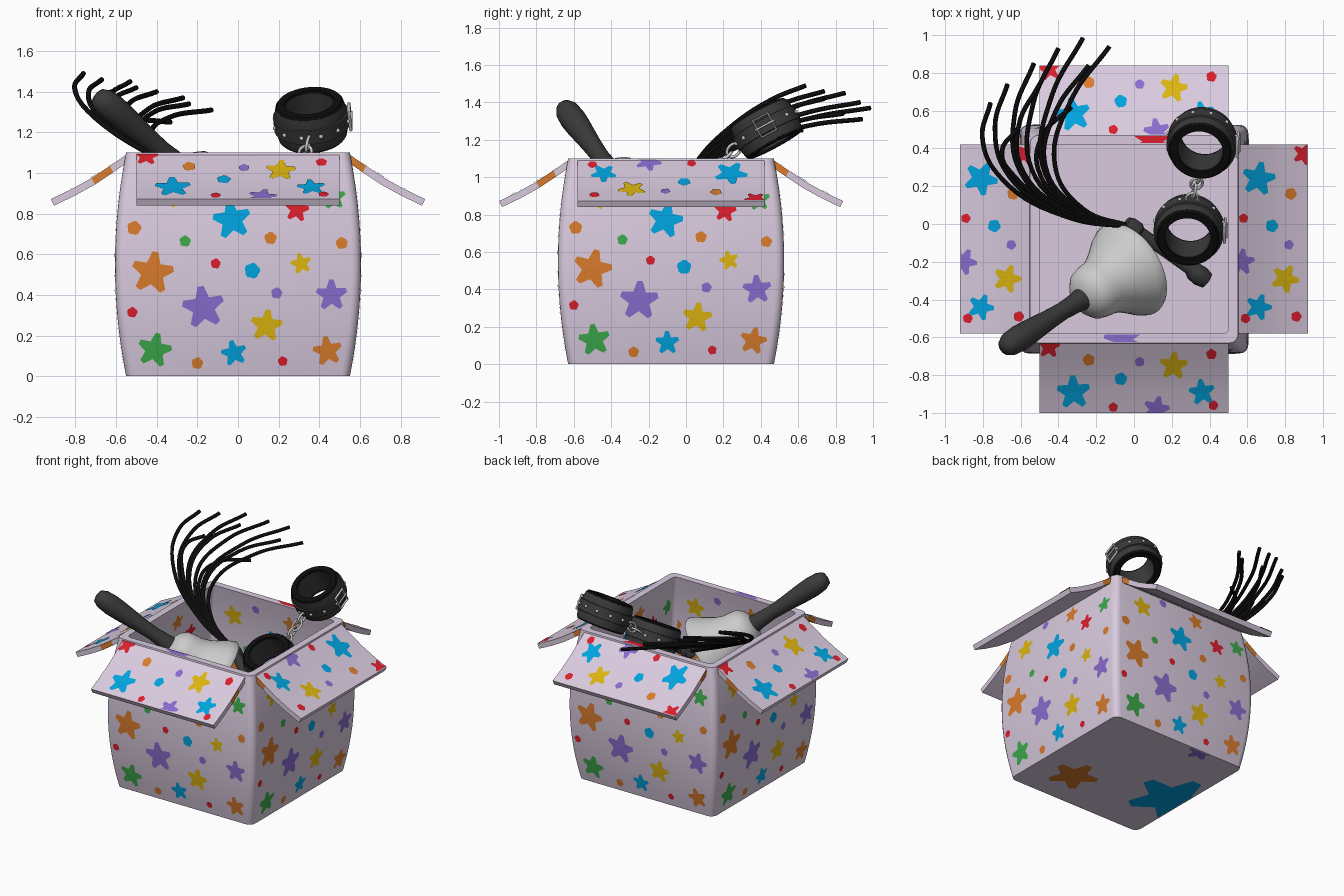
import bpy, bmesh, math, random
from mathutils import Vector, Matrix

if "Cube" in bpy.data.objects:
    bpy.data.objects.remove(bpy.data.objects["Cube"])

random.seed(4)
COLOURS = {"lilac": (.70, .60, .74), "blue": (.0, .37, .74), "orange": (.70, .20, .025),
           "purple": (.25, .15, .62), "yellow": (.72, .46, .005), "green": (.045, .40, .07),
           "red": (.72, .013, .026), "dark grey": (.042, .042, .042),
           "black": (.004, .004, .004), "silver": (.60, .60, .60)}
MATS = {}
for n, c in COLOURS.items():
    MATS[n] = bpy.data.materials.new(n)
    MATS[n].diffuse_color = (*c, 1)
STAR_MATS = ["blue", "orange", "purple", "yellow", "green", "red"]
CODE = {m[0]: i for i, m in enumerate(STAR_MATS)}
CY, H, TOP = -.08, .55, 1.1          # box centre in y, half width, height
SIDES = ["front", "right", "back", "left"]


def finish(name, bm, mats, smooth=None):
    me = bpy.data.meshes.new(name)
    bm.to_mesh(me)
    bm.free()
    for m in mats:
        me.materials.append(MATS[m])
    ob = bpy.data.objects.new(name, me)
    bpy.context.collection.objects.link(ob)
    if smooth:
        activate(ob)
        bpy.ops.object.shade_smooth_by_angle(angle=math.radians(smooth))
    return ob


def activate(ob):
    bpy.ops.object.select_all(action='DESELECT')
    ob.select_set(True)
    bpy.context.view_layer.objects.active = ob


def on_side(side, u, dist, z):
    """Point on one of four sides: u along it, dist out from the box centre."""
    a = side * math.pi / 2
    return Vector((u * math.cos(a) + dist * math.sin(a),
                   CY + u * math.sin(a) - dist * math.cos(a), z))


def half(z):
    return H + .055 * (1 - ((z - .55) / .55) ** 2)


def star_print(name, stars, surf, facing):
    """Thin star and dot plates laid on a surface given by surf(u, v)."""
    bm = bmesh.new()
    for u, v, r, c in stars:
        turn = random.uniform(-.25, .25) + math.pi / 2
        tip, inner = (8, .54) if r > .045 else (12, .88)
        ring = []
        for k in range(5):
            for da, f in ((-tip, 1), (tip, 1), (36, inner)):
                a = turn + math.radians(72 * k + da)
                ring.append(bm.verts.new(surf(u + r * f * math.cos(a), v + r * f * math.sin(a))))
        mid = bm.verts.new(surf(u, v))
        for i in range(15):
            f = bm.faces.new((mid, ring[i], ring[(i + 1) % 15]))
            f.material_index = CODE[c]
            f.normal_update()
            if f.normal.dot(facing) < 0:
                f.normal_flip()
    return finish(name, bm, STAR_MATS)


def clamp(x, lo, hi):
    return max(lo, min(hi, x))


# Bulging open box: rounded square rings up the outside and down the inside
def square_ring(bm, h, r, z):
    ring = []
    for s in range(4):
        for k in range(5):
            a = math.pi / 2 * s + math.pi / 8 * k
            cx, cy = [(1, 1), (-1, 1), (-1, -1), (1, -1)][s]
            ring.append(bm.verts.new((cx * (h - r) + r * math.cos(a),
                                      CY + cy * (h - r) + r * math.sin(a), z)))
    return ring


bm = bmesh.new()
levels = [.002 + (TOP - .002) * i / 14 for i in range(15)]
rings = [square_ring(bm, half(z), .045, z) for z in levels]
rings += [square_ring(bm, half(z) - .05, .03, z) for z in reversed([max(z, .05) for z in levels[1:]])]
for a, b in zip(rings, rings[1:]):
    for i in range(20):
        bm.faces.new((a[i], a[(i + 1) % 20], b[(i + 1) % 20], b[i]))
bm.faces.new(rings[0][::-1])
bm.faces.new(rings[-1])
finish("box", bm, ["lilac"], 40)

# Star pattern shared by the four walls, outside and inside
WALL = [(-.42, .51, .105, 'o'), (-.51, .73, .035, 'o'), (-.26, .665, .028, 'g'), (-.11, .555, .025, 'r'),
        (.07, .52, .039, 'b'), (.16, .68, .031, 'o'), (.31, .555, .052, 'y'), (.51, .655, .03, 'o'),
        (-.17, .34, .105, 'p'), (.19, .41, .028, 'p'), (.46, .40, .078, 'p'), (.14, .25, .08, 'y'),
        (-.52, .315, .026, 'r'), (-.41, .13, .085, 'g'), (-.20, .065, .029, 'o'), (-.02, .115, .064, 'b'),
        (.22, .075, .024, 'r'), (.44, .125, .073, 'o'), (-.03, .77, .095, 'b'), (.29, .82, .06, 'r'),
        (-.35, .90, .075, 'y'), (.47, .88, .06, 'g'), (.12, .96, .06, 'o'), (-.16, 1.0, .03, 'p')]
for s, side in enumerate(SIDES):
    out = on_side(s, 0, 1, 0) - on_side(s, 0, 0, 0)

    def outer(u, z, s=s):
        return on_side(s, clamp(u, -half(z) + .04, half(z) - .04), half(z) + .004, clamp(z, .01, 1.09))

    def inner(u, z, s=s):
        return on_side(s, clamp(-u, -half(z) + .09, half(z) - .09), half(z) - .054, clamp(z, .06, 1.09))
    star_print(side + "_wall_stars", WALL, outer, out)
    star_print(side + "_inside_stars", WALL, inner, -out)

# Large stars under the box, on its floor, and colour patches on the rim
star_print("bottom_stars", [(.25, -.33, .17, 'o'), (-.44, -.15, .28, 'b'), (-.2, .45, .09, 'p')],
           lambda u, v: Vector((clamp(u, -.54, .54), clamp(v, -.62, .46), 0)), Vector((0, 0, -1)))
star_print("floor_stars", [(-.16, .47, .2, 'g'), (.42, -.1, .16, 'p')],
           lambda u, v: Vector((clamp(u, -.49, .49), clamp(.86 - v if v > .43 else v, -.57, .41), .054)),
           Vector((0, 0, 1)))
star_print("rim_patches", [(.1, .45, .1, 'r')],
           lambda u, v: Vector((u, clamp(v, .43, .465), 1.103)), Vector((0, 0, 1)))
star_print("front_rim_patch", [(-.06, -.605, .1, 'p')],
           lambda u, v: Vector((u, clamp(v, -.625, -.585), 1.103)), Vector((0, 0, 1)))

# Four open flaps with a curled profile, each with its stars
PROFILE = [(0, 1.09), (.08, 1.035), (.17, .975), (.27, .92), (.37, .872)]
FLAP = [(-.32, .11, .09, 'b'), (-.07, .18, .034, 'b'), (.21, .25, .075, 'y'), (.36, .11, .07, 'b'),
        (-.11, .03, .025, 'r'), (.42, .04, .026, 'r'), (-.24, .28, .032, 'o'), (.03, .27, .026, 'p'),
        (.12, .02, .07, 'p'), (.41, .31, .028, 'r'), (-.45, .35, .06, 'r')]


def flap_z(d):
    for (d0, z0), (d1, z1) in zip(PROFILE, PROFILE[1:]):
        if d <= d1:
            return z0 + (z1 - z0) * (d - d0) / (d1 - d0)
    return PROFILE[-1][1]


for s, side in enumerate(SIDES):
    flip = s in (1, 2)
    bm = bmesh.new()
    rows = []
    for d, z in PROFILE:
        rows.append([bm.verts.new(on_side(s, u, H + d - .016 * k, z - .032 * k))
                     for u, k in ((-.5, 0), (.5, 0), (.5, 1), (-.5, 1))])
    for i, (a, b) in enumerate(zip(rows, rows[1:])):
        for k in range(4):
            f = bm.faces.new((a[k], a[(k + 1) % 4], b[(k + 1) % 4], b[k]))
            f.material_index = int(k % 2 == 1 and i == (0 if flip else 1))   # orange on the cut edge
    bm.faces.new(rows[0])
    bm.faces.new(rows[-1])
    bmesh.ops.recalc_face_normals(bm, faces=bm.faces)
    finish(side + "_flap", bm, ["lilac", "orange"], 30)

    def top(u, v, s=s, flip=flip):
        v = clamp(v, 0.003, .367)
        d = v if flip else .37 - v
        u = clamp(u, -.5, .5)
        return on_side(s, -u if flip else u, H + d, flap_z(d) + .005)
    star_print(side + "_flap_stars", FLAP, top, Vector((0, 0, 1)))


# Helpers for turned parts and tubes
def frame(loc, axis):
    z = Vector(axis).normalized()
    x = (Vector((1, 0, 0)) - z * z.x).normalized()
    m = Matrix((x, z.cross(x), z)).transposed().to_4x4()
    m.translation = loc
    return m


def lathe(name, profile, mat, m, closed=False, n=40, smooth=40):
    bm = bmesh.new()
    rows = [[bm.verts.new(m @ Vector((r * math.cos(2 * math.pi * i / n), r * math.sin(2 * math.pi * i / n), z)))
             for i in range(n)] for r, z in profile]
    for a, b in zip(rows, rows[1:] + (rows[:1] if closed else [])):
        for i in range(n):
            bm.faces.new((a[i], a[(i + 1) % n], b[(i + 1) % n], b[i]))
    bmesh.ops.remove_doubles(bm, verts=bm.verts, dist=1e-5)
    bmesh.ops.recalc_face_normals(bm, faces=bm.faces)
    return finish(name, bm, [mat], smooth)


def tube(name, pts, r, mat, cyclic=False, auto=True):
    cu = bpy.data.curves.new(name, 'CURVE')
    cu.dimensions, cu.bevel_depth, cu.bevel_resolution, cu.resolution_u = '3D', r, 2, 8
    cu.use_fill_caps = True
    sp = cu.splines.new('BEZIER')
    sp.bezier_points.add(len(pts) - 1)
    for bp, p in zip(sp.bezier_points, pts):
        bp.co = p
        bp.handle_left_type = bp.handle_right_type = 'AUTO' if auto else 'VECTOR'
    sp.use_cyclic_u = cyclic
    cu.materials.append(MATS[mat])
    ob = bpy.data.objects.new(name, cu)
    bpy.context.collection.objects.link(ob)
    activate(ob)
    bpy.ops.object.convert(target='MESH')
    bpy.ops.object.shade_smooth_by_angle(angle=math.radians(50))


# Hand bell
bell = frame((-.28, -.4, 1.03), (-.69, -.43, .59))
lathe("bell", [(0, .01), (.06, 0), (.11, -.025), (.14, -.06), (.152, -.11), (.157, -.16), (.175, -.21),
               (.21, -.27), (.25, -.33), (.268, -.37), (.262, -.385), (.235, -.34), (.19, -.27),
               (.15, -.2), (.13, -.08), (0, -.04)], "silver", bell, smooth=60)
lathe("bell_handle", [(0, -.01), (.06, 0), (.053, .05), (.047, .14), (.053, .25), (.066, .4), (.07, .48),
                      (.064, .55), (.045, .59), (0, .605)], "dark grey", bell, n=24, smooth=60)

# Whip: grip with knobs and curved strands
grip = frame((-.02, -.01, .9), (.42, -.3, -.16))
lathe("whip_grip", [(0, -.03), (.035, -.028), (.047, 0), (.047, .05), (.034, .065), (.033, .40), (.05, .43),
                    (.055, .48), (.045, .52), (0, .53)], "dark grey", grip, n=20)
TIPS = [(-.76, .64, 1.49), (-.67, .74, 1.46), (-.53, .85, 1.45), (-.40, .93, 1.40), (-.27, .985, 1.37),
        (-.13, .94, 1.31), (-.24, .84, 1.34), (-.62, .50, 1.40), (-.50, .74, 1.42), (-.33, .62, 1.25)]
for i, (x, y, z) in enumerate(TIPS):
    k = (-.13 - x) / .63
    mid = Vector((-.42 - .28 * k, .32 - .08 * k, 1.18 + .09 * k))
    low = Vector((-.27 - .06 * k, .08 - .05 * k, 1.04))
    tip = Vector((x, y, z))
    late = mid.lerp(tip, .55) + Vector((-.07, .0, .025))
    tube("whip_strand_%d" % (i + 1), [(-.01, -.015, .9), low, mid, late, tip], .0125, "black")

# Pair of cuffs: lining, barrel, strap, rivets and buckle
for name, loc, axis in (("upper_cuff", (.36, .43, 1.26), (-.1, -.47, .87)),
                        ("lower_cuff", (.29, -.03, .92), (-.05, -.47, .87))):
    m = frame(loc, axis)
    lathe(name + "_lining", [(.122, -.1), (.158, -.1), (.166, -.09), (.166, .09), (.158, .1), (.122, .1)],
          "black", m, True)
    lathe(name + "_barrel", [(.15, -.088), (.168, -.088), (.177, -.05), (.177, .05), (.168, .088), (.15, .088)],
          "dark grey", m, True)
    lathe(name + "_inside", [(.119, -.085), (.123, -.085), (.123, .085), (.119, .085)], "dark grey", m, True)
    lathe(name + "_strap", [(.17, -.04), (.186, -.036), (.186, .036), (.17, .04)], "dark grey", m, True)
    bm = bmesh.new()
    for i in range(12):
        a = 2 * math.pi * (i + .5) / 12
        p = m @ Vector((.186 * math.cos(a), .186 * math.sin(a), 0))
        bmesh.ops.create_icosphere(bm, subdivisions=2, radius=.011, matrix=Matrix.Translation(p))
    finish(name + "_rivets", bm, ["silver"], 60)
    tube(name + "_buckle", [m @ Vector((.196 - 2.6 * y * y, y, z)) for y, z in
                            ((-.045, -.05), (.045, -.05), (.045, .05), (-.045, .05))],
         .008, "silver", True, False)
    tube(name + "_buckle_prong", [m @ Vector((.198, -.045, 0)), m @ Vector((.198, .05, 0))], .006, "silver")

# Chain joining the cuffs
start, end = Vector((.30, .115, 1.0)), Vector((.35, .275, 1.165))
ch = frame(start, end - start)
length = (end - start).length
for i in range(4):
    pts = []
    for k in range(12):
        a = math.pi * k / 6
        w = .03 * math.cos(a)
        v = Vector((w, 0, 0)) if i % 2 == 0 else Vector((0, w, 0))
        v.z = length * (i + .5) / 4 + .042 * math.sin(a)
        pts.append(ch @ v)
    tube("chain_link_%d" % (i + 1), pts, .008, "silver", True)

for m in bpy.data.materials:
    if m.users and not m.is_grease_pencil:
        m.use_nodes = True
        m.node_tree.nodes["Principled BSDF"].inputs["Base Color"].default_value = m.diffuse_color
